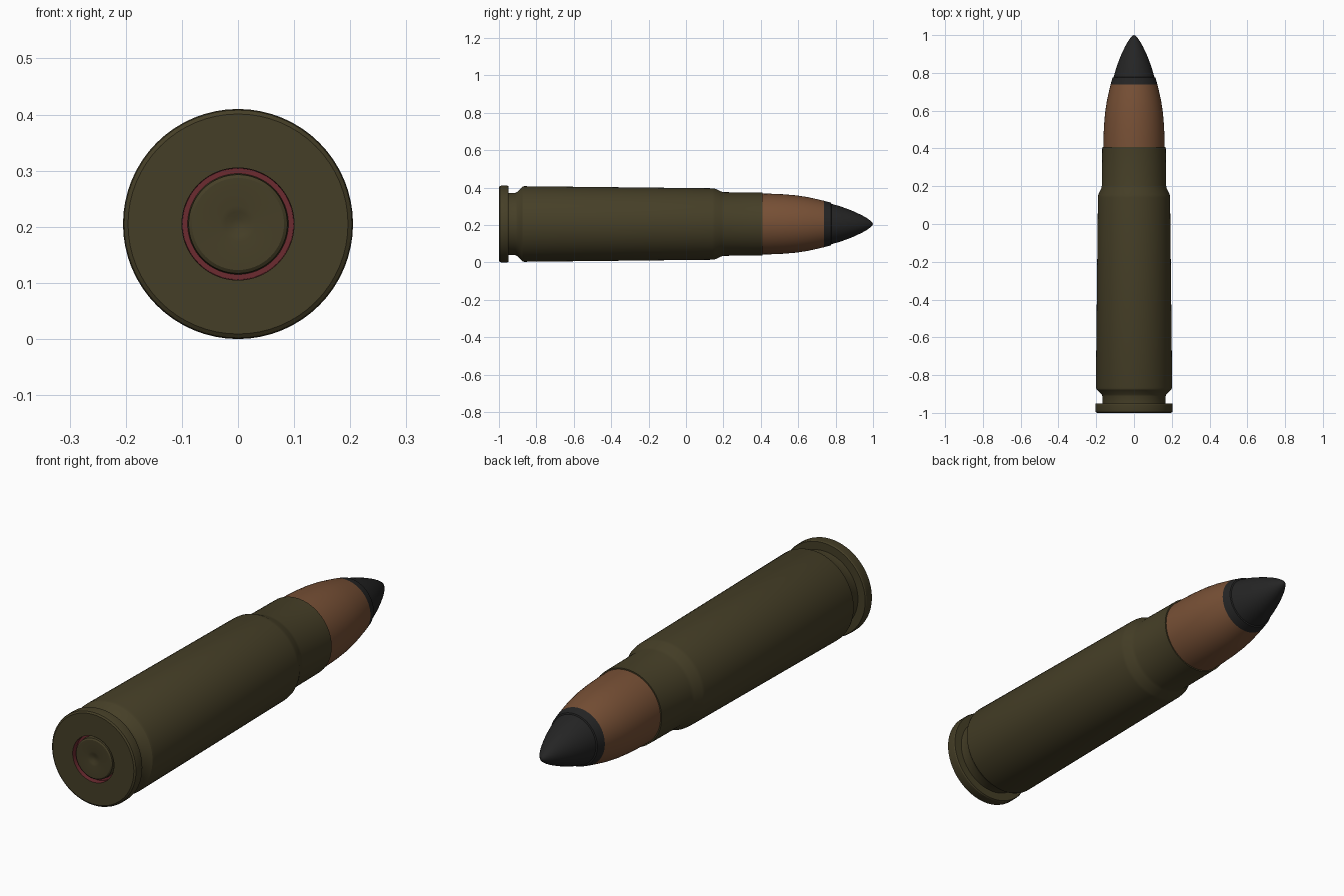
import bpy, bmesh, math

if "Cube" in bpy.data.objects:
    bpy.data.objects.remove(bpy.data.objects["Cube"])

AXIS_Z = 0.205
SIDES = 64


def material(name, rgb):
    m = bpy.data.materials.new(name)
    m.diffuse_color = (*rgb, 1)
    m.use_nodes = True
    m.node_tree.nodes["Principled BSDF"].inputs["Base Color"].default_value = m.diffuse_color
    return m


olive = material("olive_lacquer", (0.060, 0.049, 0.020))
copper = material("copper_brown", (0.185, 0.080, 0.036))
black = material("black_paint", (0.018, 0.018, 0.018))
red = material("red_sealant", (0.150, 0.024, 0.030))


def lathe(name, profile, mats, pick=None):
    """Revolve (y, radius) points round the long axis; pick(y, r) gives the slot."""
    bm = bmesh.new()
    rings = []
    for y, r in profile:
        if r == 0:
            rings.append([bm.verts.new((0, y, AXIS_Z))] * SIDES)
        else:
            rings.append([bm.verts.new((r * math.cos(2 * math.pi * i / SIDES), y,
                                        AXIS_Z + r * math.sin(2 * math.pi * i / SIDES)))
                          for i in range(SIDES)])
    for k in range(len(rings) - 1):
        a, b = rings[k], rings[k + 1]
        mid = [(p + q) / 2 for p, q in zip(profile[k], profile[k + 1])]
        for i in range(SIDES):
            j = (i + 1) % SIDES
            quad = list(dict.fromkeys((a[i], b[i], b[j], a[j])))
            f = bm.faces.new(quad)
            f.material_index = pick(*mid) if pick else 0
    bmesh.ops.recalc_face_normals(bm, faces=bm.faces)
    # profiles run tail to nose, so the first band must face away from the axis
    mesh = bpy.data.meshes.new(name)
    bm.to_mesh(mesh)
    bm.free()
    for m in mats:
        mesh.materials.append(m)
    ob = bpy.data.objects.new(name, mesh)
    bpy.context.collection.objects.link(ob)
    bpy.ops.object.select_all(action='DESELECT')
    ob.select_set(True)
    bpy.context.view_layer.objects.active = ob
    bpy.ops.object.shade_smooth_by_angle(angle=math.radians(25))
    return ob


# Case: primer pocket, rim, extractor groove, tapered body, shoulder, neck
lathe("case", [
    (-0.975, 0), (-0.975, 0.099), (-1.0, 0.100), (-1.0, 0.196), (-0.995, 0.203),
    (-0.988, 0.205), (-0.955, 0.205), (-0.950, 0.202), (-0.950, 0.167),
    (-0.912, 0.167), (-0.902, 0.171), (-0.875, 0.199), (-0.865, 0.202),
    (0.14, 0.191), (0.155, 0.189), (0.190, 0.173), (0.205, 0.170),
    (0.408, 0.168), (0.408, 0.155), (0.36, 0.155), (0.36, 0)],
    [olive, red], lambda y, r: 1 if y < -0.97 and r < 0.101 else 0)

# Primer cup with rounded edge and central dimple
lathe("primer", [
    (-0.991, 0), (-0.992, 0.010), (-0.996, 0.022), (-0.998, 0.032),
    (-0.998, 0.082), (-0.994, 0.088), (-0.974, 0.090), (-0.974, 0)], [olive])

# Projectile: copper jacket, then painted nose with a small step
lathe("projectile", [
    (0.37, 0), (0.37, 0.163), (0.45, 0.162), (0.52, 0.159), (0.59, 0.153),
    (0.65, 0.144), (0.70, 0.133), (0.738, 0.124), (0.775, 0.114),
    (0.777, 0.108), (0.82, 0.096), (0.86, 0.082), (0.90, 0.066),
    (0.94, 0.047), (0.965, 0.033), (0.985, 0.019), (0.995, 0.010), (1.0, 0)],
    [copper, black], lambda y, r: 1 if y > 0.738 else 0)
